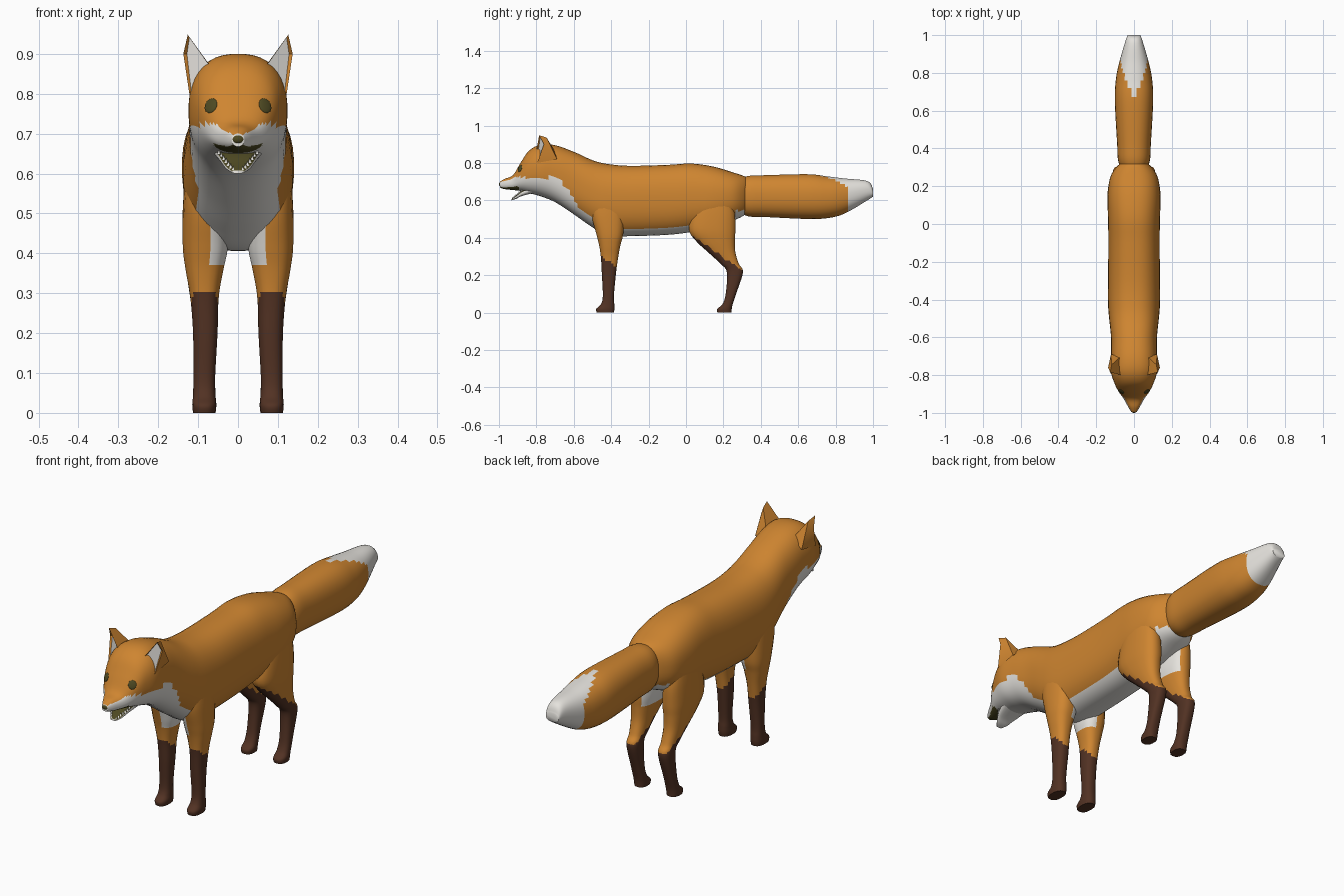
import bpy, bmesh, math
from mathutils import Vector, Matrix
from mathutils.bvhtree import BVHTree

if "Cube" in bpy.data.objects:
    bpy.data.objects.remove(bpy.data.objects["Cube"])


def material(name, rgb):
    m = bpy.data.materials.new(name)
    m.use_nodes = True
    m.diffuse_color = (*rgb, 1)
    bsdf = m.node_tree.nodes["Principled BSDF"]
    bsdf.inputs["Base Color"].default_value = (*rgb, 1)
    bsdf.inputs["Roughness"].default_value = 0.8
    return m


MATS = [material("orange_fur", (0.62, 0.235, 0.03)),
        material("white_fur", (0.78, 0.76, 0.72)),
        material("dark_brown_fur", (0.085, 0.032, 0.017)),
        material("dark_olive", (0.075, 0.066, 0.016))]
ORANGE, WHITE, BROWN, OLIVE = range(4)


def finish(name, bm, rule, angle=60):
    """Turn a bmesh into a smooth object, coloured by rule(centre, normal)."""
    bmesh.ops.recalc_face_normals(bm, faces=bm.faces)
    for f in bm.faces:
        f.material_index = rule(f.calc_center_median(), f.normal)
    mesh = bpy.data.meshes.new(name)
    bm.to_mesh(mesh)
    bm.free()
    for m in MATS:
        mesh.materials.append(m)
    ob = bpy.data.objects.new(name, mesh)
    bpy.context.collection.objects.link(ob)
    bpy.ops.object.select_all(action="DESELECT")
    ob.select_set(True)
    bpy.context.view_layer.objects.active = ob
    bpy.ops.object.shade_smooth_by_angle(angle=math.radians(angle))
    return ob


def refine(rows, steps):
    """Smooth curve through the given section rows."""
    out = []
    for i in range(len(rows) - 1):
        quad = (rows[max(i - 1, 0)], rows[i], rows[i + 1], rows[min(i + 2, len(rows) - 1)])
        for k in range(steps):
            t = k / steps
            out.append([b + 0.5 * t * (c - a + t * (2 * a - 5 * b + 4 * c - d + t * (3 * (b - c) + d - a)))
                        for a, b, c, d in zip(*quad)])
    return out + [list(rows[-1])]


def loft(name, rows, place, rule, sides=24, steps=4, power=2.3):
    """Skin rounded sections (t, u_min, u_max, v_min, v_max) along t."""
    bm = bmesh.new()
    rings = []
    for t, u0, u1, v0, v1 in refine(rows, steps):
        ring = []
        for k in range(sides):
            a = math.tau * (k + 0.5) / sides
            c, s = math.cos(a), math.sin(a)
            u = (u0 + u1) / 2 + (u1 - u0) / 2 * math.copysign(abs(c) ** (2 / power), c)
            v = (v0 + v1) / 2 + (v1 - v0) / 2 * math.copysign(abs(s) ** (2 / power), s)
            ring.append(bm.verts.new(place(t, u, v)))
        rings.append(ring)
    for a, b in zip(rings, rings[1:]):
        for k in range(sides):
            n = (k + 1) % sides
            bm.faces.new((a[k], a[n], b[n], b[k]))
    bm.faces.new(rings[0])
    bm.faces.new(rings[-1])
    return finish(name, bm, rule)


def along_y(rows):
    return [(y, -w, w, lo, hi) for y, lo, hi, w in rows]


def y_place(t, u, v):
    return (u, t, v)


# Head, neck and torso: (y, bottom, top, half width)
def body_rule(c, n):
    if c.y < -0.89 and n.z < -0.6:
        return OLIVE
    if c.y < -0.5 and c.z < min(0.722, 0.71 - 1.45 * (c.y + 0.67)) and n.z < 0.5:
        return WHITE
    if c.y > -0.62 and n.z < -0.45 and abs(c.x) < 0.1:
        return WHITE
    return ORANGE


body = loft("body_and_head", along_y([
    (-0.995, 0.668, 0.70, 0.015), (-0.97, 0.66, 0.715, 0.03), (-0.925, 0.655, 0.735, 0.055),
    (-0.885, 0.65, 0.80, 0.083), (-0.84, 0.638, 0.865, 0.105), (-0.78, 0.622, 0.897, 0.123),
    (-0.70, 0.59, 0.895, 0.122), (-0.60, 0.525, 0.86, 0.122), (-0.50, 0.455, 0.815, 0.132),
    (-0.42, 0.41, 0.795, 0.138), (-0.30, 0.408, 0.785, 0.138), (-0.10, 0.415, 0.79, 0.136),
    (0.03, 0.43, 0.797, 0.138), (0.15, 0.45, 0.78, 0.14), (0.25, 0.49, 0.75, 0.125),
    (0.31, 0.52, 0.73, 0.085), (0.34, 0.56, 0.71, 0.04)]),
    y_place, body_rule, sides=40, steps=5, power=2.4)


# Tail with a pale tip that runs forward along the top
def tail_rule(c, n):
    return WHITE if c.y > min(0.86, 0.68 + 1.6 * abs(c.x) + 0.735 - c.z) else ORANGE


loft("tail", along_y([
    (0.26, 0.55, 0.70, 0.05), (0.33, 0.515, 0.73, 0.083), (0.43, 0.51, 0.735, 0.09),
    (0.65, 0.50, 0.74, 0.102), (0.76, 0.505, 0.728, 0.097), (0.85, 0.53, 0.717, 0.08),
    (0.97, 0.60, 0.703, 0.045), (1.0, 0.62, 0.66, 0.033)]),
    y_place, tail_rule, sides=32, steps=7)


# Legs: (z, y_front, y_back, x_inner, x_outer)
def front_rule(c, n):
    if c.z < 0.27 - 0.8 * (c.y + 0.41):
        return BROWN
    return WHITE if c.z > 0.37 and abs(c.x) < 0.07 else ORANGE


def hind_rule(c, n):
    if c.z < 0.26 - 0.7 * (c.y - 0.25):
        return BROWN
    return WHITE if c.z > 0.39 and abs(c.x) < 0.055 else ORANGE


FRONT = [(0.62, -0.50, -0.34, 0.05, 0.13), (0.52, -0.505, -0.33, 0.03, 0.138),
         (0.42, -0.48, -0.335, 0.025, 0.139), (0.36, -0.465, -0.35, 0.036, 0.132),
         (0.29, -0.455, -0.363, 0.048, 0.12), (0.2, -0.45, -0.375, 0.051, 0.113),
         (0.09, -0.445, -0.385, 0.057, 0.112), (0.045, -0.455, -0.383, 0.056, 0.113),
         (0.02, -0.48, -0.382, 0.054, 0.115), (0, -0.478, -0.385, 0.056, 0.113)]
HIND = [(0.62, 0.07, 0.24, 0.05, 0.13), (0.53, 0.03, 0.262, 0.035, 0.138),
        (0.44, 0.015, 0.265, 0.028, 0.14), (0.38, 0.055, 0.262, 0.036, 0.134),
        (0.32, 0.12, 0.265, 0.045, 0.125), (0.26, 0.185, 0.283, 0.05, 0.116),
        (0.215, 0.218, 0.305, 0.052, 0.113), (0.1, 0.212, 0.268, 0.057, 0.112),
        (0.045, 0.195, 0.25, 0.056, 0.113), (0.02, 0.167, 0.245, 0.054, 0.115),
        (0, 0.167, 0.243, 0.056, 0.113)]
for side, s in (("left", 1), ("right", -1)):
    def z_place(t, u, v, s=s):
        return (s * v, u, t)
    loft(side + "_front_leg", FRONT, z_place, front_rule, sides=20, steps=6, power=2.5)
    loft(side + "_hind_leg", HIND, z_place, hind_rule, sides=20, steps=6, power=2.5)

# Ears: wedge shells with a pale hollow front
for side, s in (("left", 1), ("right", -1)):
    bm = bmesh.new()
    pts = [(0.066, -0.80, 0.865), (0.122, -0.795, 0.80), (0.126, -0.785, 0.948),
           (0.07, -0.70, 0.86), (0.122, -0.69, 0.82), (0.118, -0.745, 0.935),
           (0.137, -0.76, 0.90)]
    v = [bm.verts.new((s * x, y, z)) for x, y, z in pts]
    faces = [bm.faces.new([v[i] for i in ids]) for ids in
             ((0, 1, 6, 2), (0, 2, 5, 3), (1, 4, 6), (6, 4, 5), (6, 5, 2), (3, 5, 4), (0, 3, 4, 1))]
    bmesh.ops.recalc_face_normals(bm, faces=bm.faces)
    inner = faces[0]
    bmesh.ops.inset_region(bm, faces=[inner], thickness=0.006, depth=-0.008)
    hollow = inner.calc_center_median().copy()
    finish(side + "_ear", bm,
           lambda c, n, h=hollow: WHITE if (c - h).length < 0.001 else ORANGE, angle=40)

# Open lower jaw with dark mouth
loft("lower_jaw", along_y([
    (-0.932, 0.60, 0.608, 0.014), (-0.91, 0.607, 0.625, 0.031),
    (-0.88, 0.622, 0.652, 0.046), (-0.82, 0.638, 0.685, 0.064)]),
    y_place, lambda c, n: OLIVE if n.z > 0.35 else WHITE, sides=20, power=3)

# Teeth along the jaw rim
bm = bmesh.new()
rim_back, rim_front = Vector((0.048, -0.878, 0.655)), Vector((0.012, -0.927, 0.612))
for s in (1, -1):
    for k in range(7):
        p = rim_back.lerp(rim_front, k / 6)
        p.x *= s
        bmesh.ops.create_cone(bm, cap_ends=True, segments=6, radius1=0.005, radius2=0,
                              depth=0.014, matrix=Matrix.Translation(p))
finish("teeth", bm, lambda c, n: WHITE)


def ellipsoid(name, matrix, size, mat):
    bm = bmesh.new()
    bmesh.ops.create_uvsphere(bm, u_segments=16, v_segments=10, radius=1,
                              matrix=matrix @ Matrix.Diagonal((*size, 1)))
    finish(name, bm, lambda c, n: mat)


# Nose, and eyes laid on the face surface
ellipsoid("nose", Matrix.Translation((0, -0.984, 0.686)), (0.019, 0.016, 0.014), OLIVE)
tree = BVHTree.FromPolygons([v.co for v in body.data.vertices],
                            [p.vertices[:] for p in body.data.polygons])
for side, s in (("left", 1), ("right", -1)):
    hit, normal, _, _ = tree.ray_cast(Vector((s * 0.068, -2, 0.77)), Vector((0, 1, 0)))
    turn = normal.to_track_quat("Z", "Y").to_matrix().to_4x4()
    ellipsoid(side + "_eye", Matrix.Translation(hit) @ turn, (0.018, 0.02, 0.0045), OLIVE)
